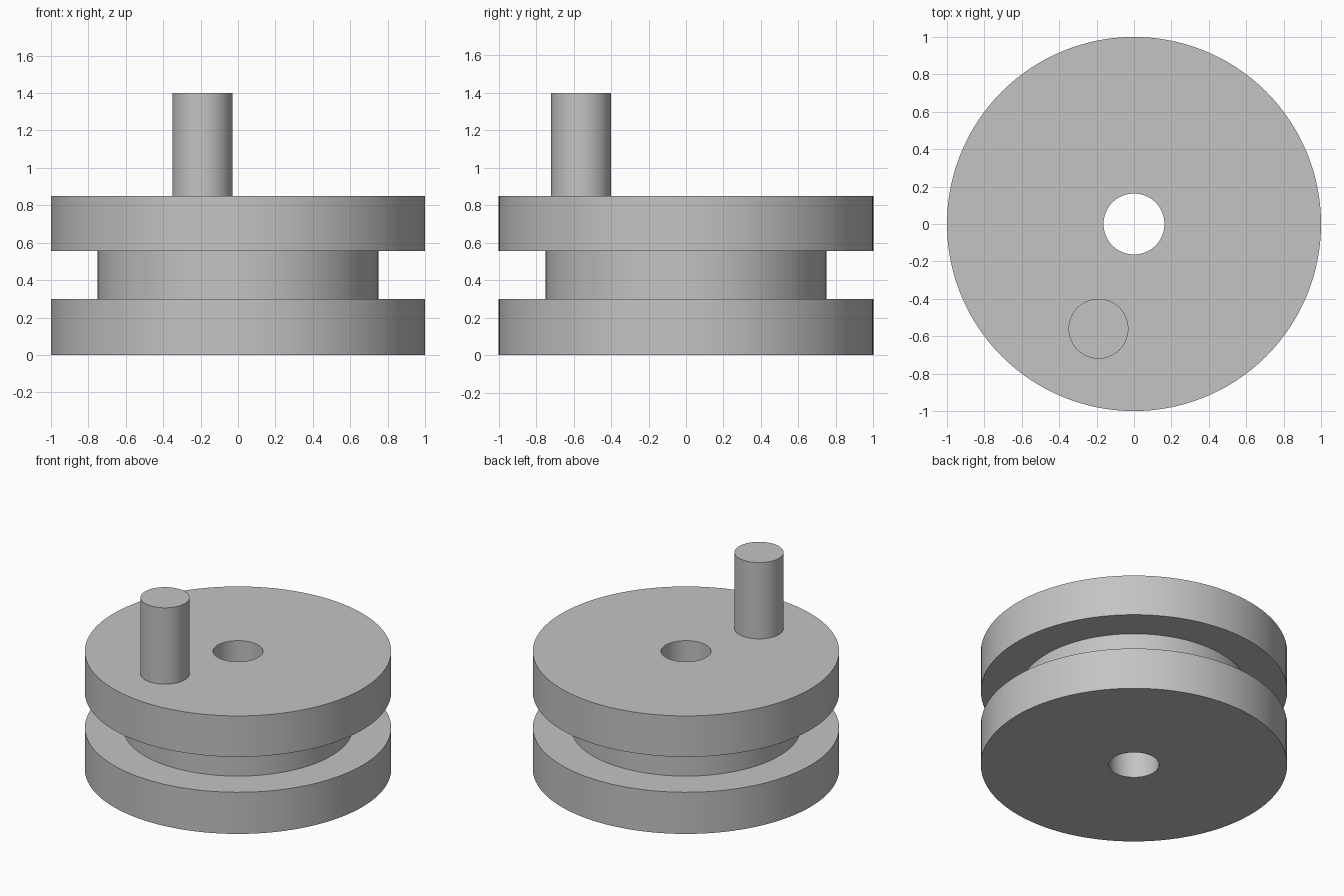
import bpy
import bmesh
import math

SEGMENTS = 128

cube = bpy.data.objects.get("Cube")
if cube:
    bpy.data.objects.remove(cube, do_unlink=True)

grey = bpy.data.materials.new("plain grey")
grey.use_nodes = True
grey.diffuse_color = (0.55, 0.55, 0.55, 1)
grey.node_tree.nodes["Principled BSDF"].inputs["Base Color"].default_value = grey.diffuse_color


def lathe(name, profile, closed, location=(0, 0, 0)):
    """Revolve a (radius, height) profile around the vertical axis."""
    bm = bmesh.new()
    verts = [bm.verts.new((r, 0, z)) for r, z in profile]
    edges = [bm.edges.new(pair) for pair in zip(verts, verts[1:])]
    if closed:
        edges.append(bm.edges.new((verts[-1], verts[0])))
    bmesh.ops.spin(bm, geom=verts + edges, cent=(0, 0, 0), axis=(0, 0, 1),
                   angle=math.tau, steps=SEGMENTS, use_duplicate=False)
    bmesh.ops.remove_doubles(bm, verts=bm.verts, dist=0.0001)
    bmesh.ops.recalc_face_normals(bm, faces=bm.faces)
    mesh = bpy.data.meshes.new(name)
    bm.to_mesh(mesh)
    bm.free()
    mesh.materials.append(grey)
    obj = bpy.data.objects.new(name, mesh)
    obj.location = location
    bpy.context.collection.objects.link(obj)
    bpy.ops.object.select_all(action="DESELECT")
    obj.select_set(True)
    bpy.context.view_layer.objects.active = obj
    bpy.ops.object.shade_smooth_by_angle(angle=math.radians(30))
    return obj


# Grooved wheel with a through bore
BORE, GROOVE, RIM = 0.163, 0.75, 1.0
lathe("grooved_wheel", [
    (BORE, 0), (RIM, 0), (RIM, 0.3), (GROOVE, 0.3),
    (GROOVE, 0.555), (RIM, 0.555), (RIM, 0.85), (BORE, 0.85),
], closed=True)

# Off-centre crank handle standing on the upper face
lathe("crank_handle", [(0, 0), (0.16, 0), (0.16, 0.55), (0, 0.55)],
      closed=False, location=(-0.19, -0.56, 0.85))
